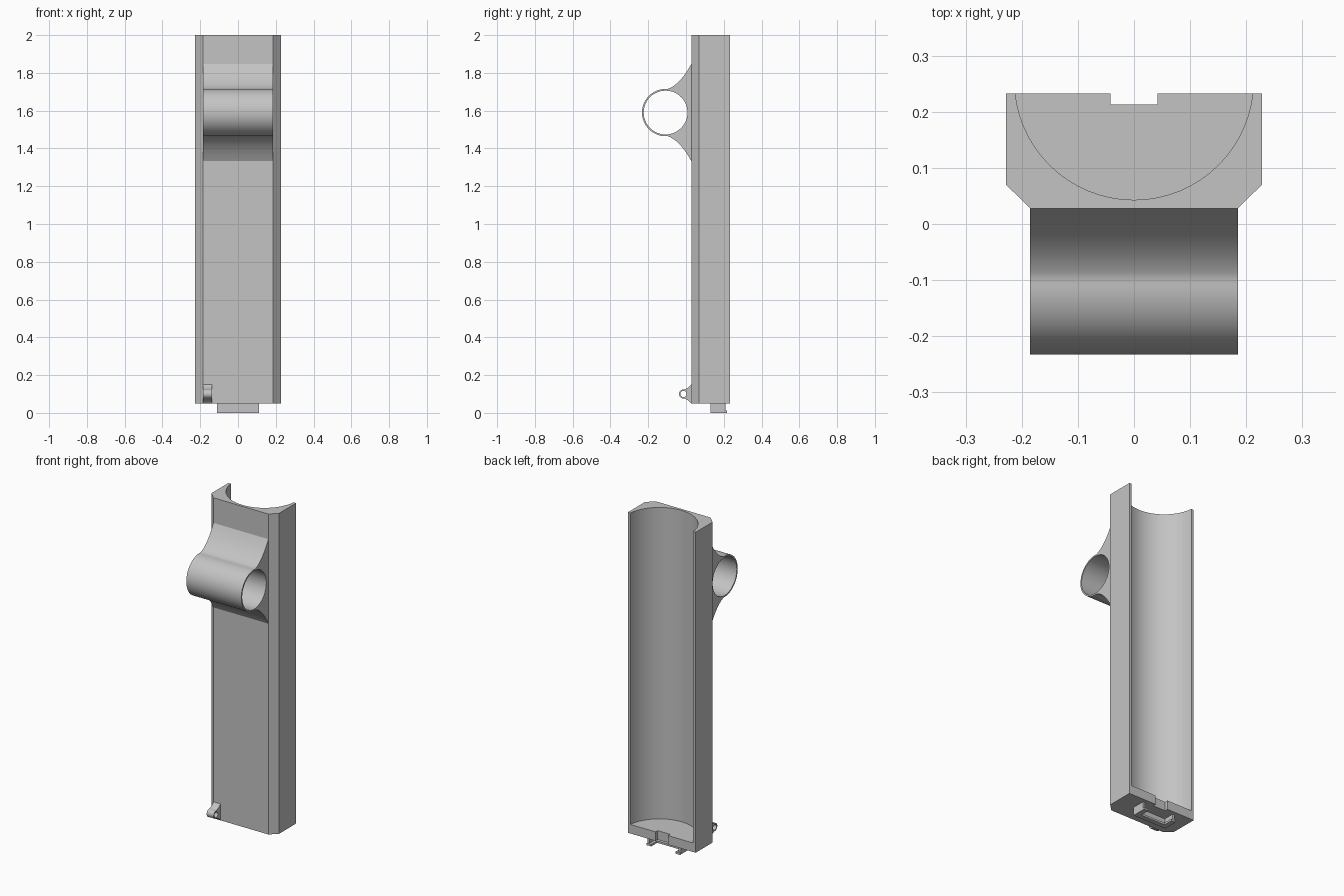
import bpy, bmesh, math
from mathutils import Vector

old = bpy.data.objects.get("Cube")
if old:
    bpy.data.objects.remove(old, do_unlink=True)

grey = bpy.data.materials.new("plain grey")
grey.use_nodes = True
colour = (0.55, 0.55, 0.55, 1)
grey.diffuse_color = colour
grey.node_tree.nodes["Principled BSDF"].inputs["Base Color"].default_value = colour


def prism(name, outline, lo, hi, axis):
    """Extrude a 2D outline: (x, y) along z, or (y, z) along x."""
    def place(p, d):
        return Vector((p[0], p[1], d)) if axis == "z" else Vector((d, p[0], p[1]))
    bm = bmesh.new()
    face = bm.faces.new([bm.verts.new(place(p, lo)) for p in outline])
    top = bmesh.ops.extrude_face_region(bm, geom=[face])["geom"]
    shift = place((0, 0), hi - lo)
    bmesh.ops.translate(bm, vec=shift, verts=[v for v in top if isinstance(v, bmesh.types.BMVert)])
    bmesh.ops.recalc_face_normals(bm, faces=bm.faces)
    mesh = bpy.data.meshes.new(name)
    bm.to_mesh(mesh)
    bm.free()
    mesh.materials.append(grey)
    obj = bpy.data.objects.new(name, mesh)
    bpy.context.collection.objects.link(obj)
    return obj


def arc(cx, cy, r, start, end, steps):
    angles = [math.radians(start + (end - start) * i / steps) for i in range(steps + 1)]
    return [(cx + r * math.cos(a), cy + r * math.sin(a)) for a in angles]


def circle(cx, cy, r, steps=48):
    return arc(cx, cy, r, 0, 360, steps)[:-1]


def rect(x0, x1, y0, y1):
    return [(x0, y0), (x1, y0), (x1, y1), (x0, y1)]


def activate(obj):
    bpy.ops.object.select_all(action="DESELECT")
    obj.select_set(True)
    bpy.context.view_layer.objects.active = obj


def cut(obj, cutter):
    mod = obj.modifiers.new("cut", "BOOLEAN")
    mod.operation = "DIFFERENCE"
    mod.solver = "EXACT"
    mod.object = cutter
    activate(obj)
    bpy.ops.object.modifier_apply(modifier=mod.name)
    bpy.data.objects.remove(cutter, do_unlink=True)


def smooth(obj):
    activate(obj)
    bpy.ops.object.shade_smooth_by_angle(angle=math.radians(30))


FRONT, BACK = 0.028, 0.233
BASE, FLOOR, TOP = 0.05, 0.105, 2.0

# Long holder body with chamfered front edges
half = [(0.185, FRONT), (0.228, 0.07), (0.228, BACK)]
body = prism("holder_body", half + [(-x, y) for x, y in reversed(half)], BASE, TOP, "z")
# Round channel open at the back, and notch in the floor rim
cut(body, prism("channel_cutter", circle(0, 0.256, 0.213, 64), FLOOR, TOP + 0.1, "z"))
cut(body, prism("notch_cutter", rect(-0.042, 0.042, 0.213, 0.3), 0, 0.2, "z"))
smooth(body)


def loop(name, cy, cz, outer, inner, reach, x0, x1):
    """Ring blended into the front plate by concave fillets, bored along x."""
    top = cz + outer
    start, end = (cy + outer * 0.09, top), (FRONT, cz + reach)
    ctrl = (cy + (FRONT - cy) * 0.56, top + (end[1] - top) * 0.17)
    fillet = []
    for i in range(13):
        t = i / 12
        fillet.append(tuple((1 - t) ** 2 * a + 2 * t * (1 - t) * c + t * t * b
                            for a, c, b in zip(start, ctrl, end)))
    upper = [(FRONT + 0.006, cz + reach)] + fillet[::-1]
    lower = [(y, 2 * cz - z) for y, z in reversed(upper)]
    ring = arc(cy, cz, outer, 90, 270, 32)
    obj = prism(name, upper + ring + lower, x0, x1, "x")
    cut(obj, prism("bore_cutter", circle(cy, cz, inner), x0 - 0.1, x1 + 0.1, "x"))
    smooth(obj)


loop("large_tube_mount", -0.108, 1.59, 0.125, 0.116, 0.257, -0.185, 0.185)
loop("small_cord_loop", -0.013, 0.1, 0.024, 0.017, 0.05, -0.185, -0.138)

# U-shaped bracket under the base, open at the back, with an inner lip
def u_shape(w, y0, y1, t):
    return [(-w, y0), (w, y0), (w, y1), (w - t, y1),
            (w - t, y0 + t), (t - w, y0 + t), (t - w, y1), (-w, y1)]


prism("bracket_walls", u_shape(0.112, 0.13, 0.21, 0.014), 0.012, BASE + 0.004, "z")
prism("bracket_lip", u_shape(0.112, 0.13, 0.218, 0.03), 0, 0.012, "z")
